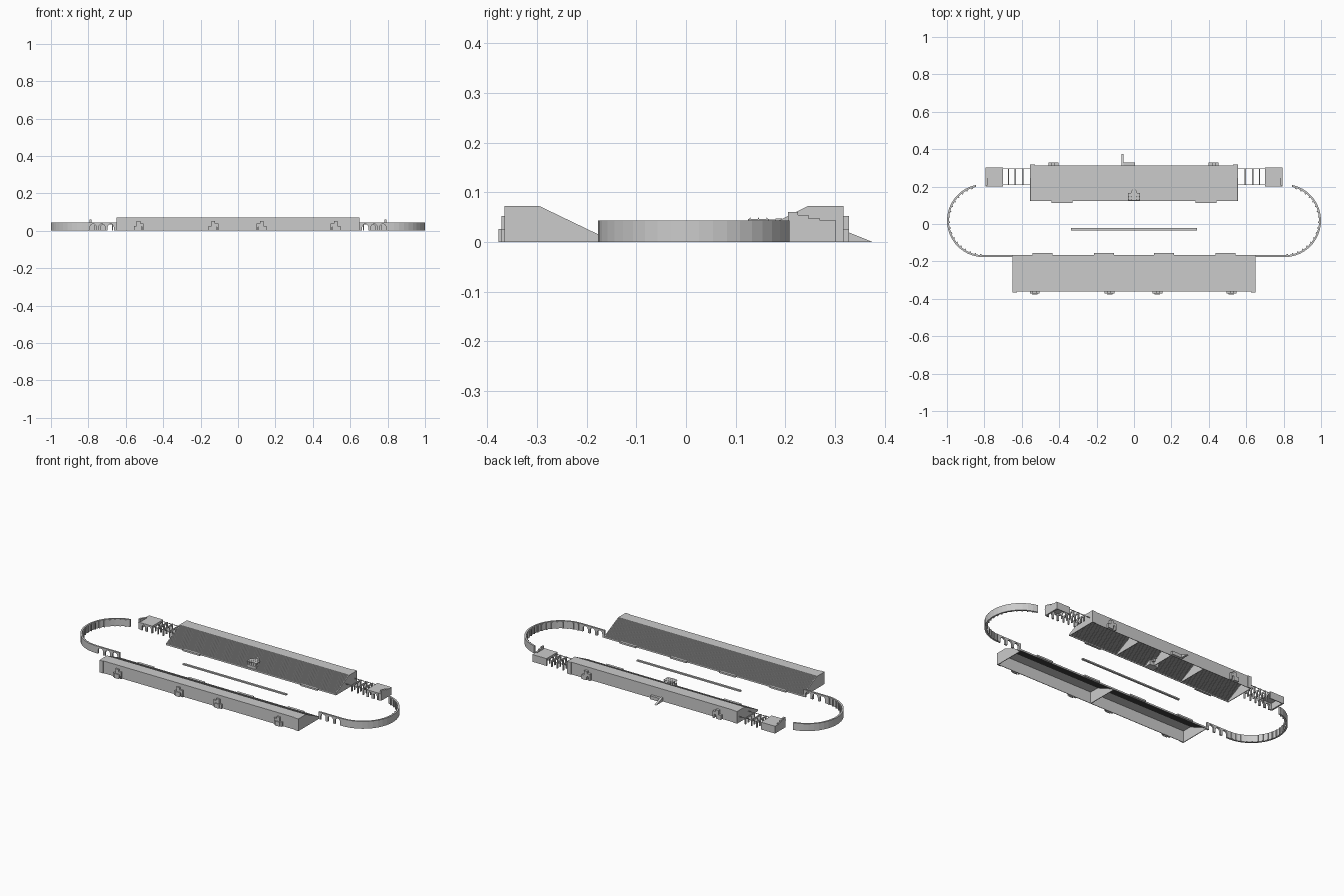
import bpy, bmesh, math

if "Cube" in bpy.data.objects:
    bpy.data.objects.remove(bpy.data.objects["Cube"])

def finish(name, bm):
    bmesh.ops.recalc_face_normals(bm, faces=bm.faces)
    me = bpy.data.meshes.new(name)
    bm.to_mesh(me)
    bm.free()
    ob = bpy.data.objects.new(name, me)
    bpy.context.collection.objects.link(ob)
    return ob

def prism(name, pts, a, b, axis):
    """Extrude a profile along 'x' (pts are y,z) or 'y' (pts are x,z)."""
    bm = bmesh.new()
    put = (lambda p, t: (t, p[0], p[1])) if axis == 'x' else (lambda p, t: (p[0], t, p[1]))
    f = bm.faces.new([bm.verts.new(put(p, a)) for p in pts])
    ext = bmesh.ops.extrude_face_region(bm, geom=[f])
    d = (b - a, 0, 0) if axis == 'x' else (0, b - a, 0)
    bmesh.ops.translate(bm, vec=d, verts=[g for g in ext['geom'] if isinstance(g, bmesh.types.BMVert)])
    return finish(name, bm)

def box(name, x0, x1, y0, y1, z0, z1):
    x0, x1 = sorted((x0, x1))
    return prism(name, [(x0, z0), (x1, z0), (x1, z1), (x0, z1)], y0, y1, 'y')

def arcade(start, end, n, h, pier, rise):
    """Profile of a wall pierced by n round arches; rise is the arch crown height."""
    w = (end - start - pier * (n + 1)) / n
    pts = [(start, 0), (start, h), (end, h), (end, 0)]
    for i in reversed(range(n)):
        left = start + pier + i * (w + pier)
        r, c = w / 2, left + w / 2
        s = max(rise - r, 0.004)
        pts.append((left + w, 0))
        for k in range(9):
            t = math.pi * k / 8
            pts.append((c + r * math.cos(t), s + (rise - s) * math.sin(t)))
        pts.append((left, 0))
    return pts

def stand(name, half, s, walls):
    """Hollow stepped grandstand; s = 1 front stand, -1 back stand."""
    back, ridge, toe = -0.361, -0.295, -0.166
    if s < 0:
        back, ridge, toe = -0.313, -0.245, -0.122
    top, low, n, t = 0.072, 0.010, 26, 0.003
    dy, dz = (toe - ridge) / n, (top - low) / n
    steps = [(ridge, top)]
    for i in range(n):
        y, z = steps[-1]
        steps += [(y, z - dz), (y + dy, z - dz)]
    inner = [(y - t, z - t) for y, z in reversed(steps)]
    shell = [(back, 0), (back, top)] + steps + [(toe, 0), (toe - t, 0)] + inner
    shell += [(back + t, top - t), (back + t, 0)]
    prism(name + "_seating", [(s * y, z) for y, z in shell], -half, half, 'x')
    # end and partition walls closing the hollow shell
    side = [(back, 0), (back, top), (ridge, top), (toe, low), (toe, 0)]
    part = [(back + .001, 0), (back + .001, top - t), (ridge, top - t), (toe - t, low - t / 2), (toe - t, 0)]
    for sx in (-1, 1):
        prism(name + "_end_wall", [(s * y, z) for y, z in side], sx * half, sx * (half - 0.004), 'x')
        box(name + "_corner_pier", sx * half, sx * (half - 0.025), *sorted((s * back, s * (back - .004))), 0, top)
    for x in walls:
        prism(name + "_partition", [(s * y, z) for y, z in part], x - 0.002, x + 0.002, 'x')

def stair_tower(name, x, m, y0, y1):
    """Stepped stair block with an arched doorway, mirrored by m."""
    pts = [(-.027, 0), (-.027, .026), (-.012, .026), (-.012, .052), (.008, .052), (.008, .040),
           (.026, .040), (.026, 0), (.018, 0), (.018, .017), (.014, .024), (.009, .024), (.005, .017), (.005, 0)]
    prism(name, [(x + m * px, z) for px, z in pts], y0, y1, 'y')

# grandstands
stand("front_stand", 0.65, 1, [0])
stand("back_stand", 0.555, -1, [-0.225, 0, 0.225])

# stair towers behind the stands
for x, m in ((-.53, 1), (-.13, 1), (.125, -1), (.52, -1)):
    stair_tower("front_stair_tower", x, m, -0.361, -0.371)
    box("front_stair_turret", x - .015, x + .015, -0.377, -0.371, 0, 0.026)
for x, m in ((-.43, 1), (.425, -1)):
    stair_tower("back_stair_tower", x, m, 0.313, 0.328)

# back landing and ramp
box("back_landing", -.058, .005, .313, .328, 0, .02)
prism("back_ramp", [(.313, 0), (.313, .023), (.328, .019), (.375, 0)], -.068, -.056, 'x')

# low podiums along the track edge
for x in (-.49, -.16, .16, .49):
    box("front_podium", x - .053, x + .053, -.168, -.155, 0, .010)
for x in (-.385, .385):
    box("back_podium", x - .055, x + .055, .111, .124, 0, .010)

# central barrier
box("central_barrier", -.338, .338, -.034, -.022, 0, .008)

# curved end walls with inner buttresses
CX, CY, R, T, H = 0.805, 0.018, 0.195, 0.010, 0.043
def on_arc(sx, a, r):
    return sx * (CX + r * math.cos(a)), CY + r * math.sin(a)

for sx in (-1, 1):
    bm = bmesh.new()
    rings, n = [], 20
    for i in range(n + 1):
        a = -math.pi / 2 + math.radians(168) * i / n
        rings.append([bm.verts.new((*on_arc(sx, a, r), z))
                      for r, z in ((R, 0), (R, H), (R - T, H), (R - T, 0))])
    for p, q in zip(rings, rings[1:]):
        for k in range(4):
            bm.faces.new((p[k], q[k], q[(k + 1) % 4], p[(k + 1) % 4]))
    bm.faces.new(rings[0])
    bm.faces.new(rings[-1])
    finish("curved_wall", bm)

    bm = bmesh.new()
    for i in range(18):
        a = -math.pi / 2 + math.radians(165) * (i + 0.5) / 18
        lo, hi = [], []
        for r, da in ((R - T + .001, -.02), (R - T + .001, .02), (R - T - .006, .02), (R - T - .006, -.02)):
            p = on_arc(sx, a + da, r)
            lo.append(bm.verts.new((*p, 0)))
            hi.append(bm.verts.new((*p, H - .003)))
        bm.faces.new(lo)
        bm.faces.new(hi)
        for k in range(4):
            bm.faces.new((lo[k], lo[(k + 1) % 4], hi[(k + 1) % 4], hi[k]))
    finish("wall_buttresses", bm)

    # arched gateways joining the walls to the stand and pavilion
    gate = arcade(.65, CX, 3, H, .014, .036)
    prism("front_arcade", [(sx * x, z) for x, z in gate], CY - R, CY - R + T, 'y')
    gate = arcade(.70, .775, 2, H, .008, .034)
    prism("pavilion_arcade", [(sx * x, z) for x, z in gate], .2, .208, 'y')
    prism("wall_link", arcade(.70, CX - .02, 2, .043, .01, .034) if sx > 0 else
          [(-x, z) for x, z in arcade(.70, CX - .02, 2, .043, .01, .034)], CY + R - .011, CY + R - .003, 'y')

    # corner pavilion
    box("pavilion_roof", sx * .70, sx * .793, .2, .302, .039, .043)
    box("pavilion_back_wall", sx * .70, sx * .793, .298, .302, 0, .04)
    prism("pavilion_inner_wall", arcade(.2, .302, 3, .04, .008, .032), sx * .70, sx * .704, 'x')
    prism("pavilion_stepped_wall", [(.205, 0), (.205, .060), (.225, .060), (.225, .054), (.247, .054), (.247, .047),
          (.27, .047), (.27, .043), (.302, .043), (.302, 0)], sx * .783, sx * .793, 'x')

    # starting stalls: cross arcades between pavilion and stand
    for x in (.595, .635, .67):
        prism("starting_stall", arcade(.208, .298, 3, .038, .009, .031), sx * (x - .003), sx * (x + .003), 'x')
    for y in (.211, .295):
        box("stall_rail", sx * .555, sx * .70, y - .0015, y + .0015, .033, .036)

# royal box: platform, columns, canopy, finials and rear steps
box("box_platform", -.03, .03, .126, .168, 0, .026)
box("box_canopy", -.031, .031, .125, .167, .043, .046)
box("box_rear_room", -.016, .016, .165, .18, .02, .045)
box("box_rear_porch", -.008, .008, .18, .193, .035, .047)
for i in range(5):
    for j in range(3):
        x, y = -.027 + i * .0135, .129 + j * .017
        bpy.ops.mesh.primitive_cylinder_add(vertices=8, radius=.0018, depth=.018, location=(x, y, .0345))
        bpy.context.object.name = "box_column"
        bpy.ops.mesh.primitive_cone_add(vertices=6, radius1=.0015, radius2=0, depth=.004, location=(x, y, .048))
        bpy.context.object.name = "box_finial"
